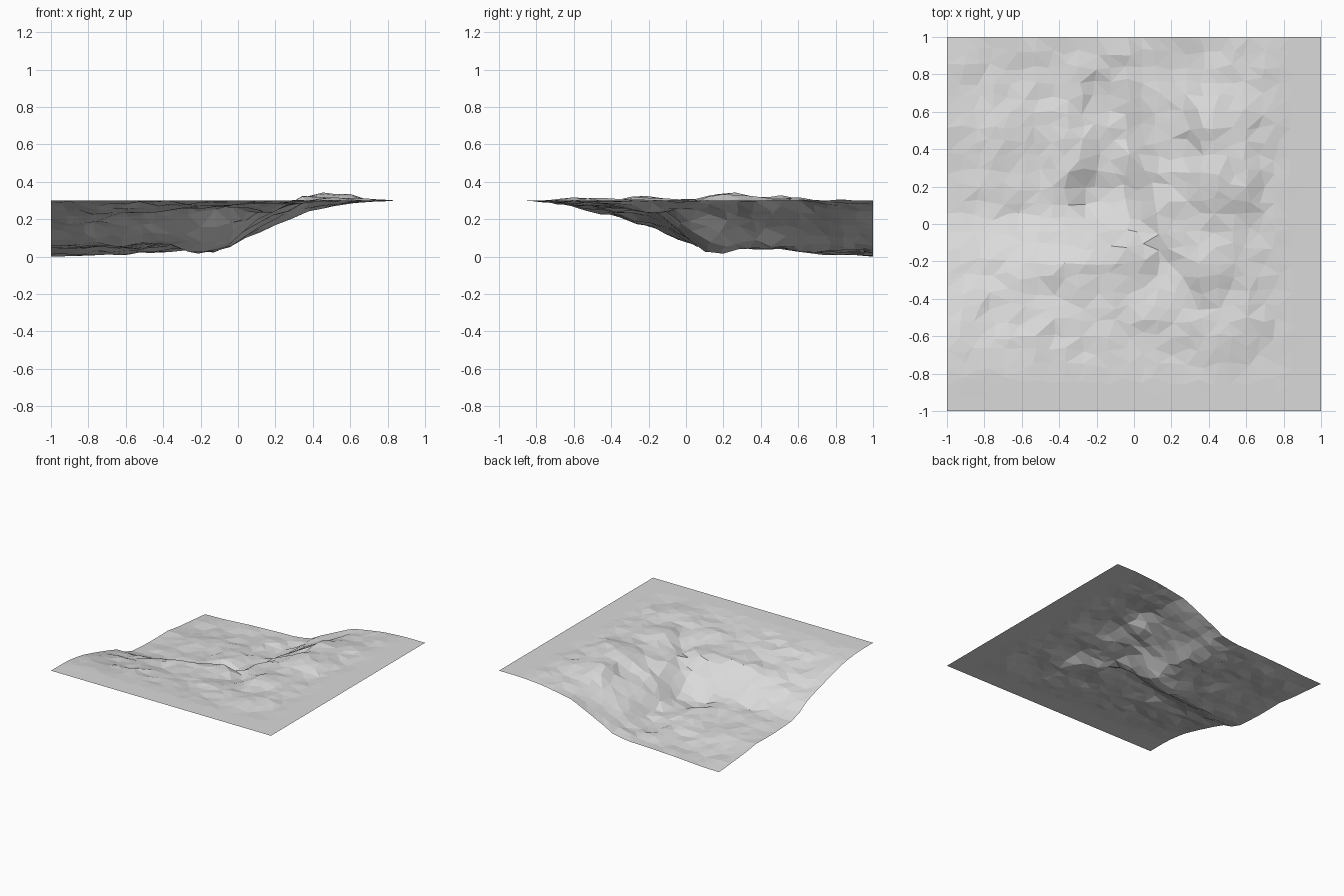
import bpy, bmesh, math, random
from mathutils import Vector, noise

if "Cube" in bpy.data.objects:
    bpy.data.objects.remove(bpy.data.objects["Cube"])

random.seed(4)

# Cross-profiles: height along x (back edge) and along y (left edge)
PROFILE_X = [(-1, 0), (-.82, .005), (-.6, .02), (-.37, .03), (-.17, .035), (-.04, .055),
             (.04, .1), (.2, .175), (.34, .24), (.6, .285), (.81, .3), (1, .3)]
PROFILE_Y = [(-1, .3), (-.8, .3), (-.62, .28), (-.46, .24), (-.25, .18), (-.14, .145),
             (-.07, .1), (.04, .06), (.3, .045), (.52, .05), (.65, .03), (1, 0)]
# Mounds and pits: x, y, radius x, radius y, height
MOUNDS = [(.36, -.2, .14, .14, .08), (.40, .25, .14, .14, .075), (.42, .58, .14, .12, .05),
          (.45, -.55, .13, .10, .05), (.03, -.38, .2, .13, .04), (-.03, -.13, .14, .10, .10),
          (.11, .06, .10, .11, .085), (.12, .35, .09, .16, .05),
          (-.4, -.19, .2, .10, .075), (-.36, .32, .10, .12, .03),
          (-.28, .68, .08, .12, .02), (-.21, .16, .07, .08, -.05), (-.16, .7, .05, .08, -.03)]


def profile(points, t):
    for (a, za), (b, zb) in zip(points, points[1:]):
        if t <= b:
            return za + (zb - za) * (t - a) / (b - a)
    return points[-1][1]


def fade(t):
    return max(0.0, min(1.0, t))


def height(x, y):
    # maximum of the two profiles gives an L-shaped plateau around a basin
    z = max(profile(PROFILE_X, x), profile(PROFILE_Y, y))
    for mx, my, rx, ry, h in MOUNDS:
        z += h * math.exp(-((x - mx) / rx) ** 2 / 2 - ((y - my) / ry) ** 2 / 2)
    # roughness dies out at the flat margins
    edge = fade((.84 - x) / .15) * fade((y + .84) / .15) * fade((x + 1) / .12) * fade((1 - y) / .12)
    rough = .02 * noise.noise(Vector((x * 4, y * 4, 2.3))) \
        + .02 * noise.noise(Vector((x * 9, y * 9, 7.1)))
    z += edge * rough
    if x > .84 or y < -.84:
        z = .3
    # only the right-hand hills rise above the rim
    top = .305 + .04 * fade((x - .05) / .25)
    return max(.008 if edge > 0 else 0.0, min(top, z))


# Terrain sheet: jittered grid, triangulated and flat shaded
N = 25
bm = bmesh.new()
bmesh.ops.create_grid(bm, x_segments=N, y_segments=N, size=1)
for v in bm.verts:
    x, y = v.co.x, v.co.y
    if abs(x) < .98:
        x += random.uniform(-.022, .022)
    if abs(y) < .98:
        y += random.uniform(-.022, .022)
    v.co = (x, y, height(x, y))
bmesh.ops.triangulate(bm, faces=bm.faces[:], quad_method='SHORT_EDGE')
bmesh.ops.recalc_face_normals(bm, faces=bm.faces[:])
if sum(f.normal.z for f in bm.faces) < 0:
    bmesh.ops.reverse_faces(bm, faces=bm.faces[:])

mesh = bpy.data.meshes.new("terrain")
bm.to_mesh(mesh)
bm.free()
mat = bpy.data.materials.new("light grey")
mat.diffuse_color = (.7, .7, .7, 1)
mat.use_nodes = True
mat.node_tree.nodes["Principled BSDF"].inputs["Base Color"].default_value = mat.diffuse_color
mesh.materials.append(mat)
bpy.context.collection.objects.link(bpy.data.objects.new("terrain", mesh))
